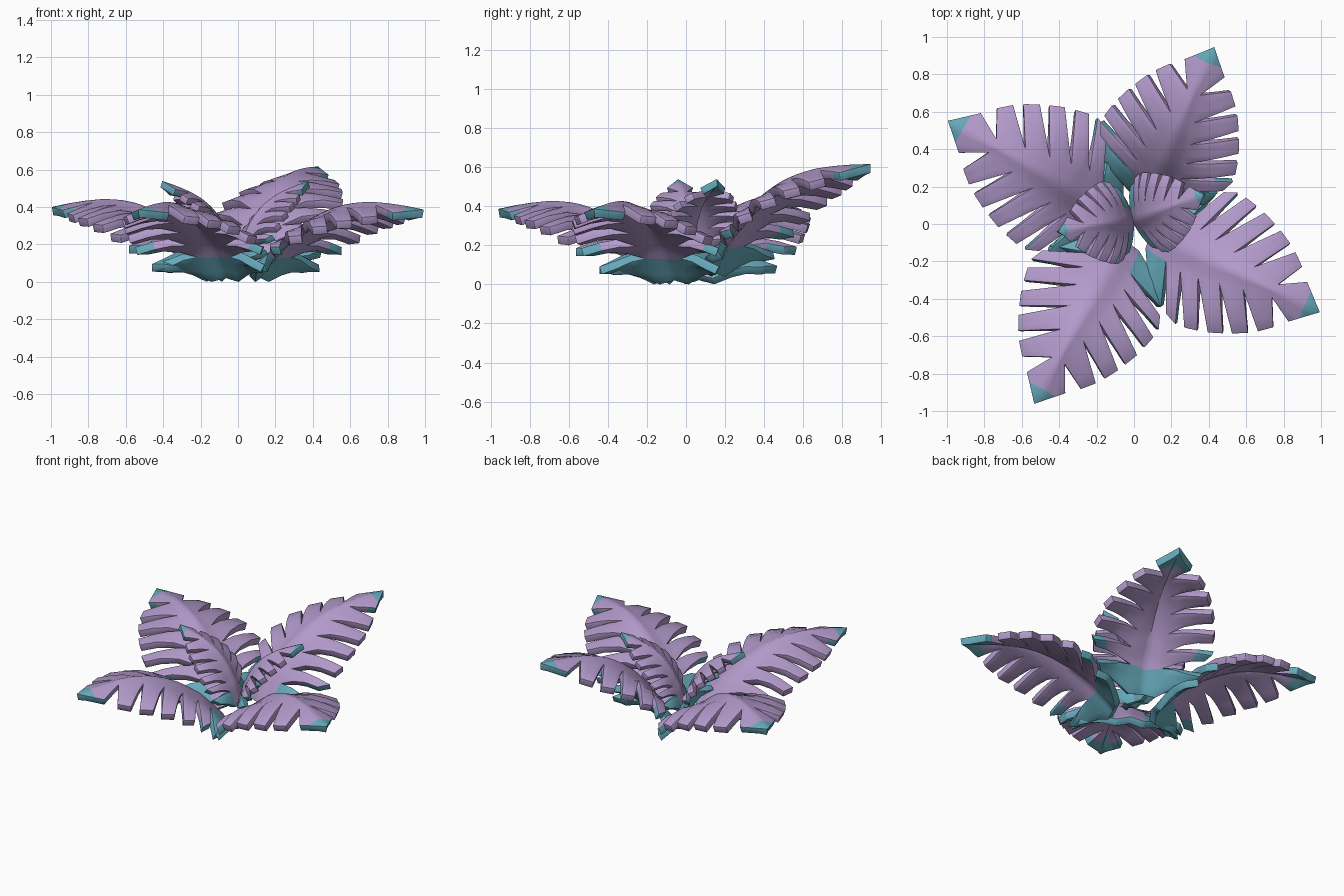
import bpy, bmesh, math
from mathutils import Matrix, Vector

if "Cube" in bpy.data.objects:
    bpy.data.objects.remove(bpy.data.objects["Cube"])


def material(name, rgb):
    m = bpy.data.materials.new(name)
    m.diffuse_color = (*rgb, 1)
    m.use_nodes = True
    m.node_tree.nodes["Principled BSDF"].inputs["Base Color"].default_value = m.diffuse_color
    return m


purple = material("leaf purple", (0.45, 0.325, 0.60))
teal = material("leaf teal", (0.135, 0.40, 0.50))

# Midrib height profile (distance along leaf, height)
RIB = [(0.08, 0.04), (0.17, 0.14), (0.26, 0.235), (0.40, 0.335), (0.50, 0.385),
       (0.60, 0.42), (0.70, 0.437), (0.80, 0.44), (0.95, 0.427), (1.12, 0.395)]
# Half outline: midrib points, slit ends, and lobe outer edges (start, end)
ROOT = [0.10, 0.20, 0.27, 0.37, 0.49, 0.62, 0.80]
SLIT = [(0.11, 0.09), (0.24, 0.11), (0.33, 0.12), (0.43, 0.11),
        (0.55, 0.095), (0.68, 0.07), (0.835, 0.04)]
LOBE = [((0.23, 0.30), (0.32, 0.34)), ((0.36, 0.36), (0.43, 0.39)),
        ((0.48, 0.385), (0.55, 0.37)), ((0.605, 0.355), (0.68, 0.325)),
        ((0.725, 0.305), (0.80, 0.265)), ((0.845, 0.235), (0.91, 0.18))]
TIP, TIP_SIDE = (1.10, 0.0), (0.97, 0.118)


def rib_height(u):
    for (u0, z0), (u1, z1) in zip(RIB, RIB[1:]):
        if u <= u1:
            break
    return z0 + (z1 - z0) * (u - u0) / (u1 - u0)


def make_leaf(name, angle, scale=1.0, tilt=0.0, out=0.0, lift=0.0, side_shift=0.0):
    bm = bmesh.new()

    def face(points, side, lobe):
        vs = [bm.verts.new((u, v * side, 0)) for u, v in points]
        f = bm.faces.new(vs if side > 0 else vs[::-1])
        f.material_index = lobe

    # Flat lobed outline, both halves
    for side in (1, -1):
        for i, (a, b) in enumerate(LOBE):
            face([(ROOT[i], 0), (ROOT[i + 1], 0), SLIT[i + 1], SLIT[i]], side, i)
            face([SLIT[i], SLIT[i + 1], b, a], side, i)
        face([(ROOT[-1], 0), TIP, TIP_SIDE, SLIT[-1]], side, 6)
    bmesh.ops.remove_doubles(bm, verts=bm.verts, dist=1e-4)
    bmesh.ops.subdivide_edges(bm, edges=bm.edges[:], cuts=2, use_grid_fill=True)
    bmesh.ops.bisect_plane(bm, geom=bm.verts[:] + bm.edges[:] + bm.faces[:],
                           plane_co=(1.01, 0, 0), plane_no=(1, 0, 0))

    # Arch along the midrib, droop to both sides, step the lobes like shingles
    heights = {}
    for v in bm.verts:
        u, w = v.co.x, abs(v.co.y)
        z = rib_height(u) - 0.35 * w
        lobe = min(f.material_index for f in v.link_faces)
        if lobe < 6:
            t = min(1, max(0, (w - SLIT[lobe + 1][1]) / 0.18))
            (ua, _), (ub, _) = LOBE[lobe]
            mid = ua if lobe == 0 else (ua + ub) / 2
            z -= t * (0.55 * (rib_height(u) - rib_height(mid)) + 0.15 * (u - mid))
        heights[v] = z

    # Slots: 0 purple throughout, 2 purple with teal underside, 4 teal
    for f in bm.faces:
        c, lobe = f.calc_center_median(), f.material_index
        f.material_index = 0
        if (lobe == 0 and abs(c.y) > 0.1) or c.x > 1.01:
            f.material_index = 4
        elif lobe == 0 or (lobe == 1 and abs(c.y) > 0.27) or (lobe == 6 and c.x > 0.93):
            f.material_index = 2
    for v, z in heights.items():
        v.co.z = z

    bm.transform(Matrix.Rotation(angle, 4, 'Z')
                 @ Matrix.Translation((out, side_shift, lift))
                 @ Matrix.Rotation(-tilt, 4, 'Y') @ Matrix.Scale(scale, 4))
    me = bpy.data.meshes.new(name)
    bm.to_mesh(me)
    bm.free()
    for m in (purple, purple, purple, teal, teal, teal):
        me.materials.append(m)
    ob = bpy.data.objects.new(name, me)
    bpy.context.collection.objects.link(ob)

    # Thick leaf with softened rims
    s = ob.modifiers.new("thickness", 'SOLIDIFY')
    s.thickness, s.offset = 0.045 * (0.5 + 0.5 * scale), -1
    s.material_offset = s.material_offset_rim = 1
    b = ob.modifiers.new("rim", 'BEVEL')
    b.width, b.segments, b.limit_method = 0.012 * scale, 2, 'ANGLE'
    b.angle_limit = math.radians(60)
    bpy.ops.object.select_all(action='DESELECT')
    ob.select_set(True)
    bpy.context.view_layer.objects.active = ob
    for m in ("thickness", "rim"):
        bpy.ops.object.modifier_apply(modifier=m)
    bpy.ops.object.shade_smooth_by_angle(angle=math.radians(40))
    return ob


rad = math.radians
leaves = [
    # Four large outer leaves, the back one raised
    make_leaf("right_leaf", rad(-25.4)),
    make_leaf("front_leaf", rad(241)),
    make_leaf("left_leaf", rad(151), scale=1.035),
    make_leaf("back_leaf", rad(65.6), tilt=rad(12), out=0.045, lift=0.01),
    # Two small upright centre leaves
    make_leaf("small_right_leaf", rad(20), 0.58, rad(29), -0.04, 0.04, 0.02),
    make_leaf("small_left_leaf", rad(190), 0.58, rad(29), -0.04, 0.04, -0.03),
]

# Stand the plant on the ground
low = min(v.co.z for ob in leaves for v in ob.data.vertices)
for ob in leaves:
    ob.data.transform(Matrix.Translation((0, 0, -low)))
